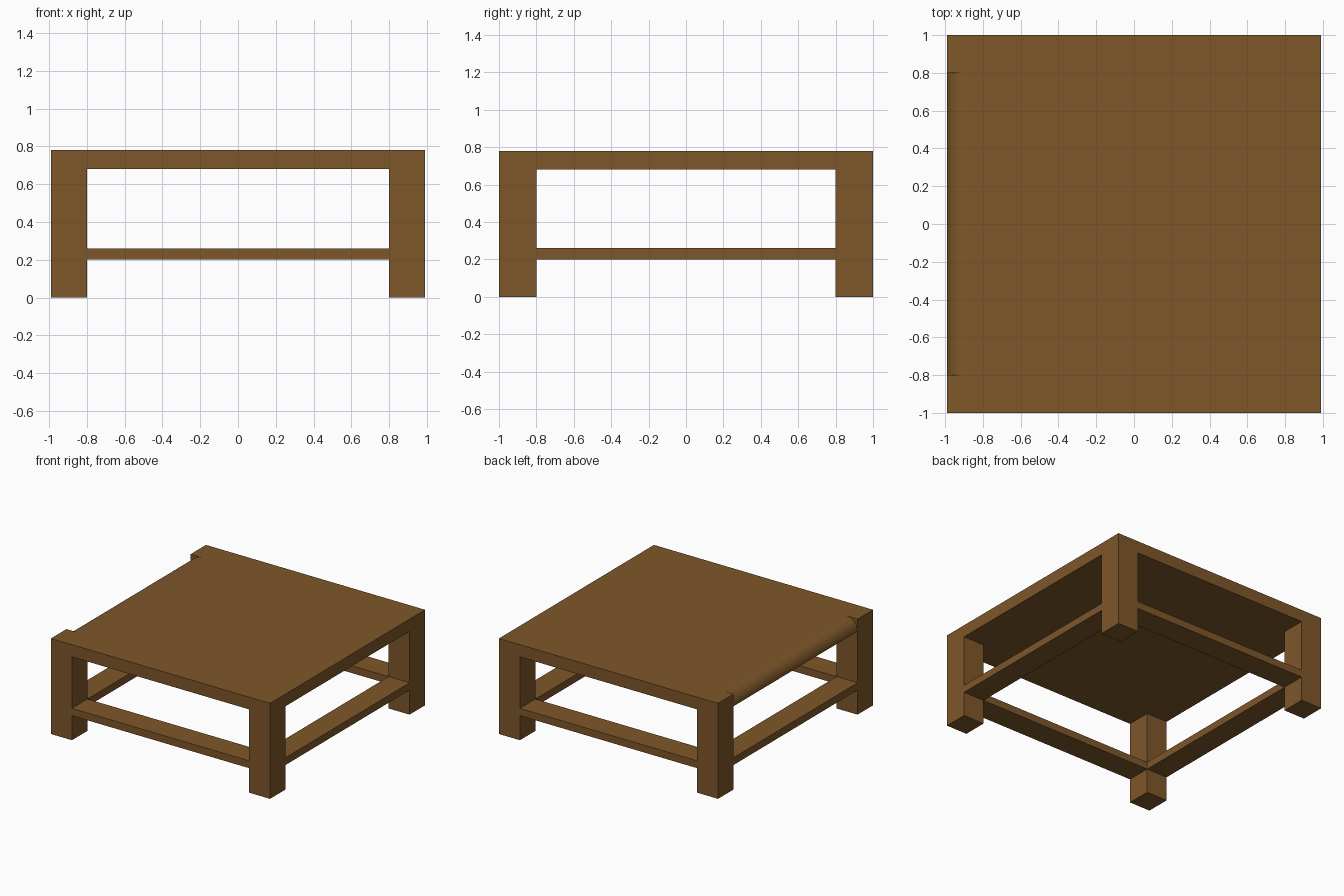
import bpy, bmesh
from math import sin, cos, pi

if "Cube" in bpy.data.objects:
    bpy.data.objects.remove(bpy.data.objects["Cube"])

X, Y, H = 0.99, 1.0, 0.78      # half width, half depth, height
INNER = 0.80                   # inner face of the legs
UNDER = 0.68                   # underside of the top

wood = bpy.data.materials.new("brown_wood")
wood.diffuse_color = (0.209, 0.095, 0.023, 1)
wood.use_nodes = True
wood.node_tree.nodes["Principled BSDF"].inputs["Base Color"].default_value = wood.diffuse_color


def finish(name, bm):
    bmesh.ops.recalc_face_normals(bm, faces=bm.faces)
    mesh = bpy.data.meshes.new(name)
    bm.to_mesh(mesh)
    bm.free()
    mesh.materials.append(wood)
    obj = bpy.data.objects.new(name, mesh)
    bpy.context.collection.objects.link(obj)
    return obj


def box(name, x0, x1, y0, y1, z0, z1):
    bm = bmesh.new()
    bmesh.ops.create_cube(bm, size=1)
    bmesh.ops.scale(bm, vec=(abs(x1 - x0), abs(y1 - y0), z1 - z0), verts=bm.verts)
    bmesh.ops.translate(bm, vec=((x0 + x1) / 2, (y0 + y1) / 2, (z0 + z1) / 2), verts=bm.verts)
    return finish(name, bm)


# Legs, running up to the table surface
for xn, sx in (("left", -1), ("right", 1)):
    for yn, sy in (("front", -1), ("back", 1)):
        box(f"{yn}_{xn}_leg", sx * INNER, sx * X, sy * INNER, sy * Y, 0, H)

# Front and back: edge board of the top and lower stretcher
for yn, sy in (("front", -1), ("back", 1)):
    box(f"{yn}_top_board", -INNER, INNER, sy * INNER, sy * Y, UNDER, H)
    box(f"{yn}_stretcher", -INNER, INNER, sy * INNER, sy * Y, 0.20, 0.26)

# Side stretchers
for xn, sx in (("left", -1), ("right", 1)):
    box(f"{xn}_stretcher", sx * INNER, sx * X, -INNER, INNER, 0.20, 0.26)

# Main tabletop: extruded profile with a rounded left edge
R = H - UNDER
profile = [(X, UNDER), (X, H)]
for i in range(13):
    a = pi / 2 * (1 + i / 12)
    profile.append((-X + R + R * cos(a), UNDER + R * sin(a)))
bm = bmesh.new()
face = bm.faces.new([bm.verts.new((x, -INNER, z)) for x, z in profile])
ext = bmesh.ops.extrude_face_region(bm, geom=[face], use_keep_orig=True)
bmesh.ops.translate(bm, vec=(0, 2 * INNER, 0),
                    verts=[g for g in ext["geom"] if isinstance(g, bmesh.types.BMVert)])
top = finish("tabletop", bm)
bpy.context.view_layer.objects.active = top
top.select_set(True)
bpy.ops.object.shade_smooth_by_angle()
